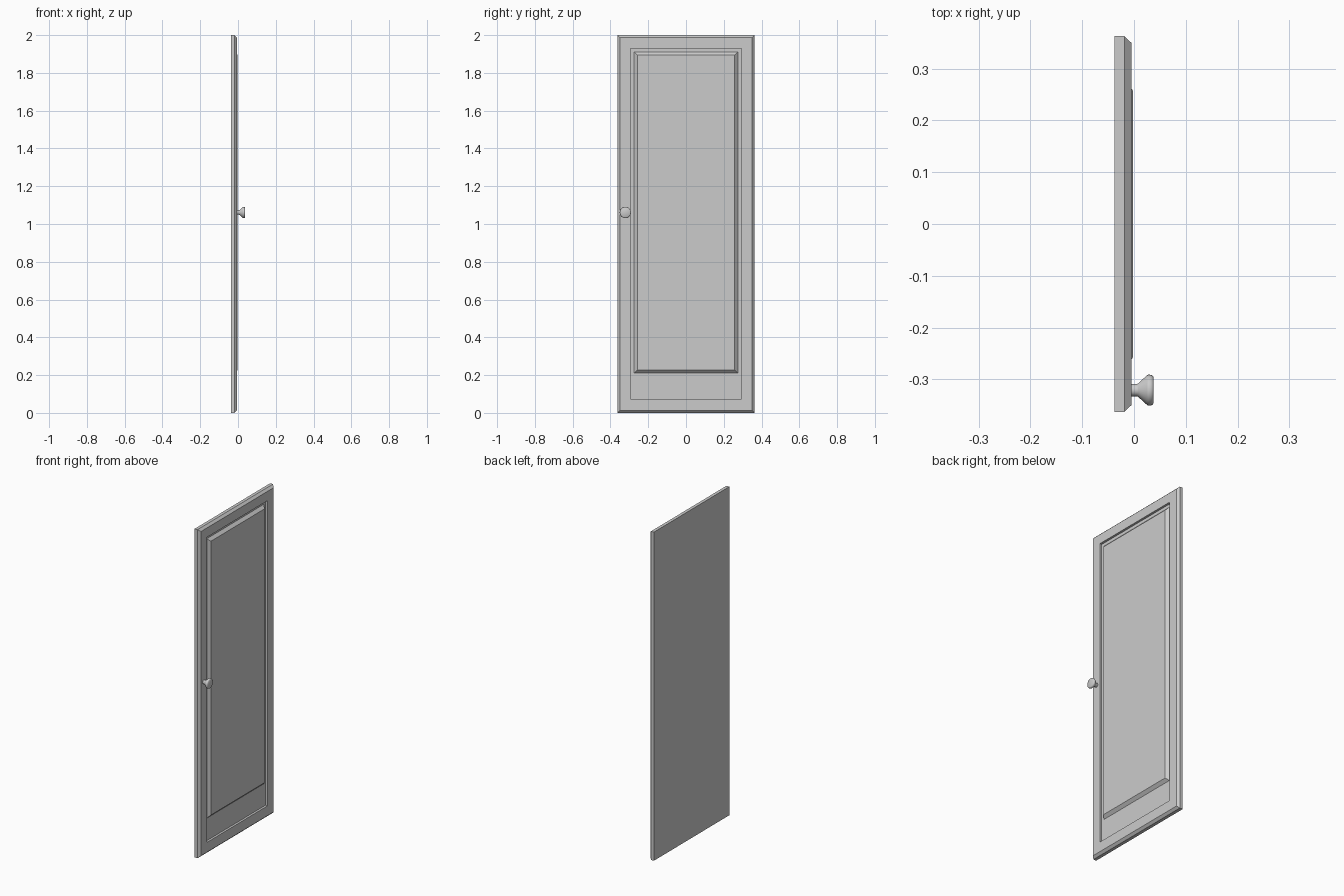
import bpy, math

if "Cube" in bpy.data.objects:
    bpy.data.objects.remove(bpy.data.objects["Cube"])

def stacked_rects(name, rings, cap_start=True):
    """Skin a series of rectangles (x, half_width, z_low, z_high) into a flat-shaded solid."""
    verts, faces = [], []
    for x, w, lo, hi in rings:
        verts += [(x, -w, lo), (x, w, lo), (x, w, hi), (x, -w, hi)]
    for r in range(len(rings) - 1):
        a, b = 4 * r, 4 * r + 4
        for i in range(4):
            j = (i + 1) % 4
            faces.append((a + i, a + j, b + j, b + i))
    if cap_start:
        faces.append((3, 2, 1, 0))
    n = 4 * (len(rings) - 1)
    faces.append((n, n + 1, n + 2, n + 3))
    return add_object(name, verts, faces)

def add_object(name, verts, faces):
    mesh = bpy.data.meshes.new(name)
    mesh.from_pydata(verts, [], faces)
    mesh.update()
    obj = bpy.data.objects.new(name, mesh)
    bpy.context.collection.objects.link(obj)
    return obj

BACK, FLOOR, FACE, PANEL = -0.038, -0.0185, -0.005, -0.002

# Door slab with chamfered rim, recess and raised bevelled panel
stacked_rects("door_panel", [
    (BACK, 0.363, 0.0, 2.0),
    (FLOOR, 0.363, 0.0, 2.0),
    (FACE, 0.350, 0.013, 1.987),
    (FACE, 0.293, 0.073, 1.930),
    (FLOOR, 0.293, 0.073, 1.930),
    (FLOOR, 0.275, 0.210, 1.911),
    (PANEL, 0.258, 0.227, 1.894),
])

# Turned knob: (x, radius) profile spun about the x axis
profile = [(-0.006, 0.012), (0.006, 0.012), (0.008, 0.013), (0.025, 0.0285),
           (0.028, 0.030), (0.033, 0.0295), (0.036, 0.028), (0.038, 0.025)]
SIDES, KY, KZ = 32, -0.321, 1.061
verts = [(x, KY + r * math.cos(2 * math.pi * i / SIDES), KZ + r * math.sin(2 * math.pi * i / SIDES))
         for x, r in profile for i in range(SIDES)]
faces = []
for k in range(len(profile) - 1):
    for i in range(SIDES):
        j = (i + 1) % SIDES
        a, b = k * SIDES, (k + 1) * SIDES
        faces.append((a + i, a + j, b + j, b + i))
last = (len(profile) - 1) * SIDES
faces.append(tuple(range(last, last + SIDES)))
faces.append(tuple(reversed(range(SIDES))))
knob = add_object("door_knob", verts, faces)
bpy.context.view_layer.objects.active = knob
knob.select_set(True)
bpy.ops.object.shade_smooth_by_angle(angle=math.radians(35))
